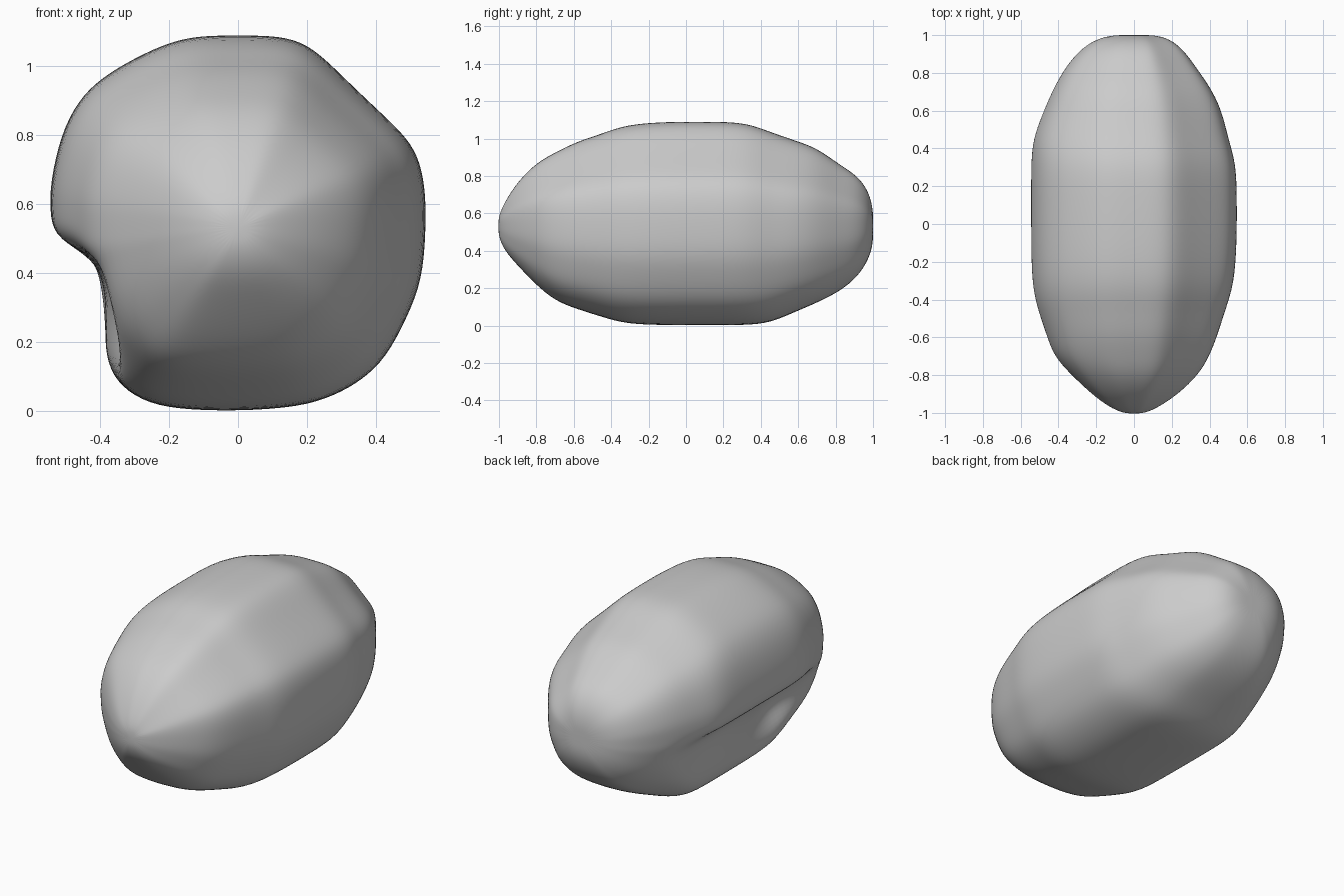
import bpy, bmesh, math

# Full cross-section (x, z), clockwise from the top
SECTION = [(0, 1.09), (.1, 1.09), (.18, 1.075), (.245, 1.03), (.32, .955), (.41, .87),
           (.495, .79), (.53, .72), (.545, .63), (.545, .52), (.535, .38), (.49, .27),
           (.43, .155), (.36, .09), (.28, .045), (.18, .012), (0, 0), (-.18, .005),
           (-.29, .03), (-.36, .09), (-.42, .155), (-.47, .24), (-.50, .32), (-.52, .39),
           (-.535, .45), (-.54, .51), (-.545, .58), (-.545, .66), (-.515, .8),
           (-.465, .9), (-.4, .965), (-.3, 1.025), (-.19, 1.075), (-.1, 1.09)]

# Undercut along the lower left side: index -> (x, z)
UNDERCUT = {18: (-.28, .03), 19: (-.355, .085), 20: (-.385, .16), 21: (-.385, .25),
            22: (-.385, .33), 23: (-.40, .41), 24: (-.45, .46), 25: (-.535, .51)}

# Stations along the length: y, left x, right x, bottom z, top z
STATIONS = [(-1.0, -.06, .06, .47, .59), (-.97, -.13, .13, .40, .66),
            (-.90, -.225, .235, .32, .77), (-.80, -.33, .34, .215, .87),
            (-.70, -.425, .40, .13, .925), (-.58, -.465, .445, .085, .985),
            (-.45, -.51, .485, .045, 1.025), (-.32, -.54, .53, .005, 1.075),
            (-.10, -.545, .545, 0, 1.09), (.15, -.545, .545, 0, 1.09),
            (.32, -.545, .54, 0, 1.085), (.45, -.535, .50, .012, 1.035),
            (.58, -.485, .47, .07, .99), (.70, -.435, .42, .12, .95),
            (.82, -.37, .335, .18, .86), (.92, -.29, .265, .26, .80),
            (.98, -.20, .19, .36, .71), (1.0, -.11, .11, .44, .62)]
CZ = .54


def smooth(a, b, v):
    t = min(1, max(0, (v - a) / (b - a)))
    return t * t * (3 - 2 * t)


def ring(y, xl, xr, zb, zt):
    cut = 1 - smooth(.5, .78, abs(y))
    dent = math.exp(-((y + .3) / .22) ** 2)
    pts = []
    for i, (x, z) in enumerate(SECTION):
        # stretch each quadrant to the outline at this station
        px = x * (xr if x > 0 else -xl) / .545
        pz = CZ + ((z - CZ) * (zt - CZ) / .55 if z > CZ else (z - CZ) * (CZ - zb) / CZ)
        if i in UNDERCUT:
            ux, uz = UNDERCUT[i]
            uz = CZ + (uz - CZ) * (CZ - zb) / CZ
            ux += dent * {20: .05, 21: .11, 22: .09, 23: .04}.get(i, 0)
            px += (max(px, ux) - px) * cut
            pz += (uz - pz) * cut
        pts.append((px, y, pz))
    return pts


# Boulder body: lofted rings with closed ends
bm = bmesh.new()
rings = [[bm.verts.new(p) for p in ring(*s)] for s in STATIONS]
n = len(SECTION)
for a, b in zip(rings, rings[1:]):
    for i in range(n):
        j = (i + 1) % n
        bm.faces.new((a[i], a[j], b[j], b[i]))
for r, y in ((rings[0], -1.004), (rings[-1], 1.0)):
    tip = bm.verts.new((0, y, .53))
    for i in range(n):
        bm.faces.new((r[i], r[(i + 1) % n], tip))
bmesh.ops.recalc_face_normals(bm, faces=bm.faces)
mesh = bpy.data.meshes.new("boulder")
bm.to_mesh(mesh)
bm.free()
boulder = bpy.data.objects.new("boulder", mesh)
bpy.context.collection.objects.link(boulder)
for p in mesh.polygons:
    p.use_smooth = True
sub = boulder.modifiers.new("smooth", 'SUBSURF')
sub.levels = sub.render_levels = 2
